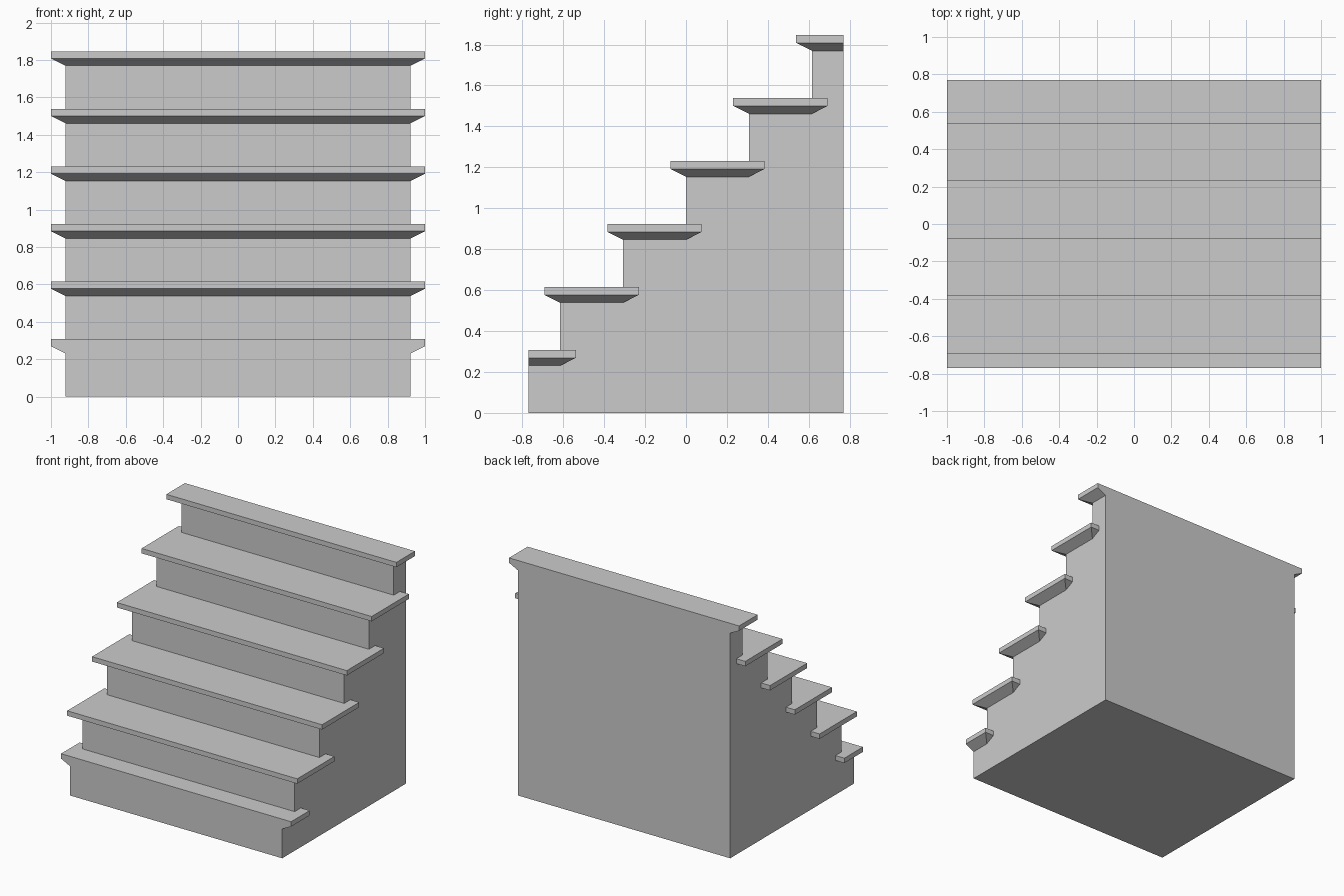
import bpy
import bmesh

cube = bpy.data.objects.get("Cube")
if cube:
    bpy.data.objects.remove(cube, do_unlink=True)

STEPS = 6
STEP = 2 / 6.5            # rise and run of one step
LIP = STEP / 4            # tread overhang
HALF_DEPTH = 2.5 * STEP
HALF_WIDTH = 1 - LIP

grey = bpy.data.materials.new("stone grey")
grey.use_nodes = True
grey.diffuse_color = (0.6, 0.6, 0.6, 1)
grey.node_tree.nodes["Principled BSDF"].inputs["Base Color"].default_value = (0.6, 0.6, 0.6, 1)


def loft(name, rings):
    """Join matching rings of points into a closed flat-shaded solid."""
    bm = bmesh.new()
    loops = [[bm.verts.new(p) for p in ring] for ring in rings]
    bm.faces.new(loops[0])
    bm.faces.new(loops[-1])
    for a, b in zip(loops, loops[1:]):
        for i in range(len(a)):
            j = (i + 1) % len(a)
            bm.faces.new((a[i], a[j], b[j], b[i]))
    bmesh.ops.recalc_face_normals(bm, faces=bm.faces)
    mesh = bpy.data.meshes.new(name)
    bm.to_mesh(mesh)
    bm.free()
    mesh.materials.append(grey)
    obj = bpy.data.objects.new(name, mesh)
    bpy.context.collection.objects.link(obj)
    return obj


def clamp(y):
    return max(-HALF_DEPTH, min(HALF_DEPTH, y))


def step_range(i):
    return clamp((i - 3) * STEP), clamp((i - 2) * STEP)


# Stepped body, extruded across the width
profile = [(HALF_DEPTH, 0), (-HALF_DEPTH, 0)]
for i in range(STEPS):
    z = (i + 1) * STEP - LIP
    profile += [(y, z) for y in step_range(i)]
loft("stair_body", [[(x, y, z) for y, z in profile] for x in (-HALF_WIDTH, HALF_WIDTH)])

# Treads with a chamfered underside, cut flush at the front and back of the stair
for i in range(STEPS):
    top = (i + 1) * STEP
    front, back = step_range(i)
    rings = []
    for drop, lip in ((LIP, 0), (LIP / 2, LIP), (0, LIP)):
        x, z = HALF_WIDTH + lip, top - drop
        y0, y1 = clamp(front - lip), clamp(back + lip)
        rings.append([(-x, y0, z), (x, y0, z), (x, y1, z), (-x, y1, z)])
    loft(f"tread_{i + 1}", rings)
